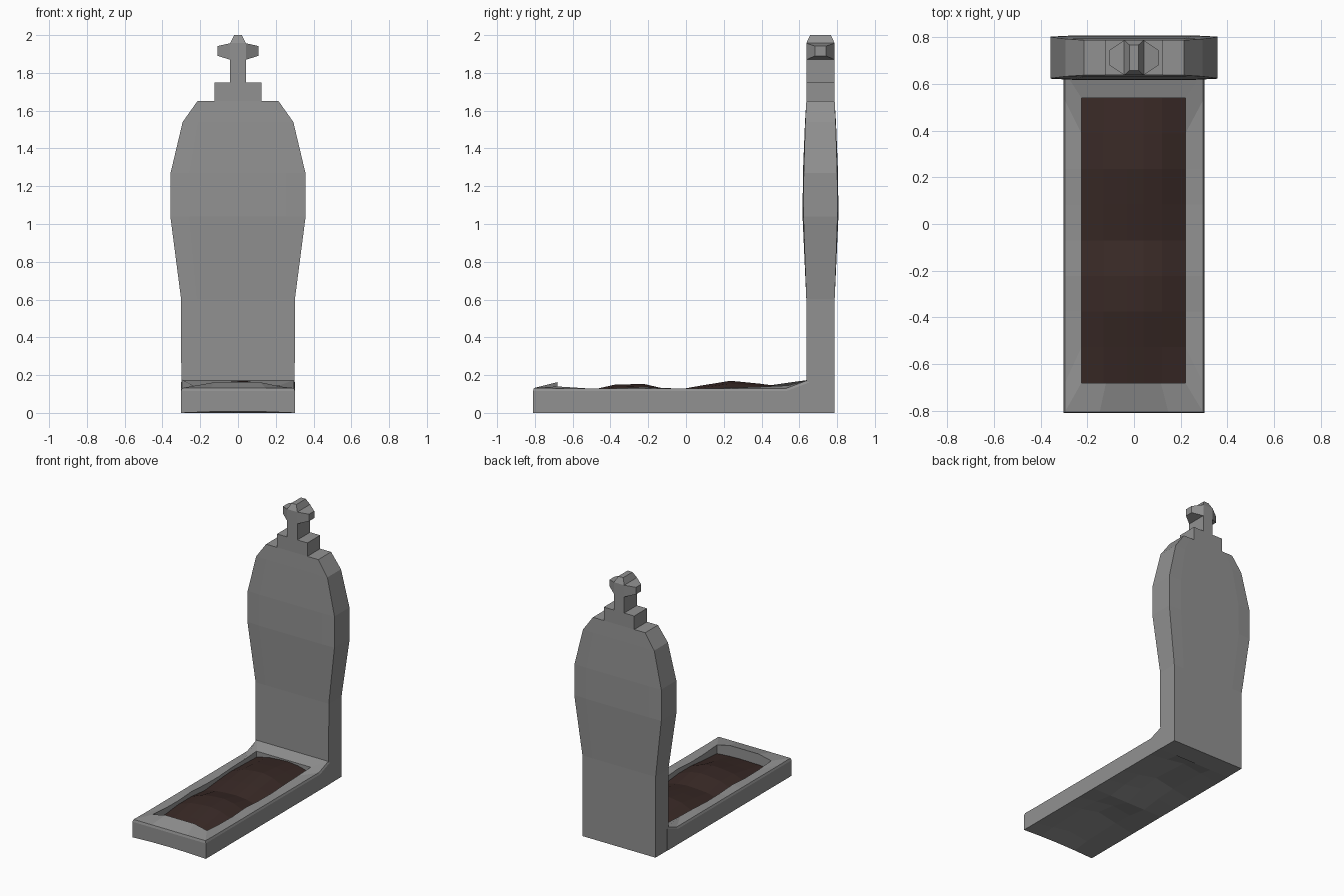
import bpy, bmesh, math

if "Cube" in bpy.data.objects:
    bpy.data.objects.remove(bpy.data.objects["Cube"])

STONE = (.285, .285, .285, 1)


def finish(bm, name, color=STONE):
    bmesh.ops.remove_doubles(bm, verts=bm.verts, dist=0.0005)
    bmesh.ops.recalc_face_normals(bm, faces=bm.faces)
    me = bpy.data.meshes.new(name)
    bm.to_mesh(me)
    bm.free()
    ob = bpy.data.objects.new(name, me)
    bpy.context.collection.objects.link(ob)
    key = "stone" if color is STONE else "earth"
    mat = bpy.data.materials.get(key) or bpy.data.materials.new(key)
    mat.diffuse_color = color
    mat.use_nodes = True
    mat.node_tree.nodes["Principled BSDF"].inputs["Base Color"].default_value = mat.diffuse_color
    me.materials.append(mat)
    return ob


def skin(bm, rows, closed=False, caps=False):
    vs = [[bm.verts.new(p) for p in r] for r in rows]
    n = len(vs[0])
    for a, b in zip(vs, vs[1:]):
        for i in range(n if closed else n - 1):
            j = (i + 1) % n
            bm.faces.new((a[i], a[j], b[j], b[i]))
    if caps:
        bm.faces.new(vs[0])
        bm.faces.new(vs[-1])


def rect(z, x, y0, y1):
    return [(-x, y0, z), (x, y0, z), (x, y1, z), (-x, y1, z)]


# Headstone slab: bulging rings lofted upward
bm = bmesh.new()
cols = [-1, -0.72, -0.3, 0.3, 0.72, 1]
rings = []
for z, w, bulge in [(0, .3, 0), (.6, .301, 0), (1.04, .358, .02), (1.27, .357, .018),
                    (1.54, .293, .007), (1.65, .215, 0)]:
    side = [(c * w, bulge * (0.75 if abs(c) == 1 else 1)) for c in cols]
    rings.append([(x, .637 - b, z) for x, b in side] +
                 [(x, .787 + b, z) for x, b in reversed(side)])
skin(bm, rings, True, True)
finish(bm, "headstone")

# Stepped plinth under the cross
bm = bmesh.new()
skin(bm, [rect(1.64, .125, .637, .787), rect(1.75, .125, .637, .787)], True, True)
finish(bm, "cross_plinth")

# Cross upright with tapered tip
bm = bmesh.new()
skin(bm, [rect(1.74, .042, .637, .787), rect(1.957, .042, .637, .787),
          rect(2.0, .02, .657, .767)], True, True)
finish(bm, "cross_upright")

# Tapered cross arms
for s, name in ((-1, "cross_arm_left"), (1, "cross_arm_right")):
    bm = bmesh.new()
    skin(bm, [[(s * x, y, z) for y, z in ((a, c), (b, c), (b, d), (a, d))]
              for x, a, b, c, d in ((.03, .637, .787, 1.87, 1.957),
                                    (.042, .637, .787, 1.87, 1.957),
                                    (.108, .682, .742, 1.89, 1.942))], True, True)
    finish(bm, name)

# Grave surround: loops running outside, over the rim and into the pit
ys = [-.68 + i * .1525 for i in range(9)]
wave = [.14, .13, .128, .137, .128, .126, .134, .138, .145]
xs = [-.225, -.12, 0, .115, .22]
xo = [-.302, -.15, 0, .15, .302]


def sag(x):
    return .008 * (1 - (x / .302) ** 2)


def loop(x_list, y_list, zf, zs, zb):
    front = [(x, y_list[0], zf) for x in x_list]
    right = [(x_list[-1], y, z) for y, z in zip(y_list[1:-1], zs[1:-1])]
    back = [(x, y_list[-1], zb) for x in reversed(x_list)]
    left = [(x_list[0], y, z) for y, z in zip(y_list[-2:0:-1], zs[-2:0:-1])]
    return front + right + back + left


outer_y = [-.81, -.68] + ys[2:-2] + [.53, .65]
flat = lambda z: [z] * 9
bottom = [(x, y, sag(x) if y < -.8 else z)
          for x, y, z in loop(xo, outer_y, 0, flat(0), 0)]
inner = [(x, y, .163 if y == ys[0] and abs(x) < .2 else z)
         for x, y, z in loop(xs, ys, .14, wave, .145)]
bm = bmesh.new()
skin(bm, [bottom,
          loop(xo, outer_y, .115, flat(.115), .16),
          loop([x * .98 for x in xo], [-.805] + outer_y[1:], .132, flat(.13), .175),
          inner,
          loop(xs, ys, .05, flat(.05), .05)], True)
# Uneven underside
under = []
for j, y in enumerate(outer_y):
    row = []
    for i, x in enumerate(xo):
        inside = 0 < i < 4 and 0 < j < 8
        z = .06 * abs(math.sin(j * math.pi / 4)) * (1 if i == 2 else .5) if inside else 0
        row.append((x, y, sag(x) if j == 0 else z))
    under.append(row)
skin(bm, under)
finish(bm, "grave_surround")

# Earth bed with two mounds
ridge = [.085, .115, .15, .153, .118, .145, .17, .155, .135]
edge = [.075, .085, .1, .1, .085, .1, .11, .105, .1]
bm = bmesh.new()
skin(bm, [[(x, y, e + (r - e) * k)
           for x, k in ((-.225, 0), (-.13, .7), (-.03, .93), (.04, 1), (.12, .75), (.22, 0))]
          for y, r, e in zip(ys, ridge, edge)])
finish(bm, "earth_bed", (.04, .022, .019, 1))
